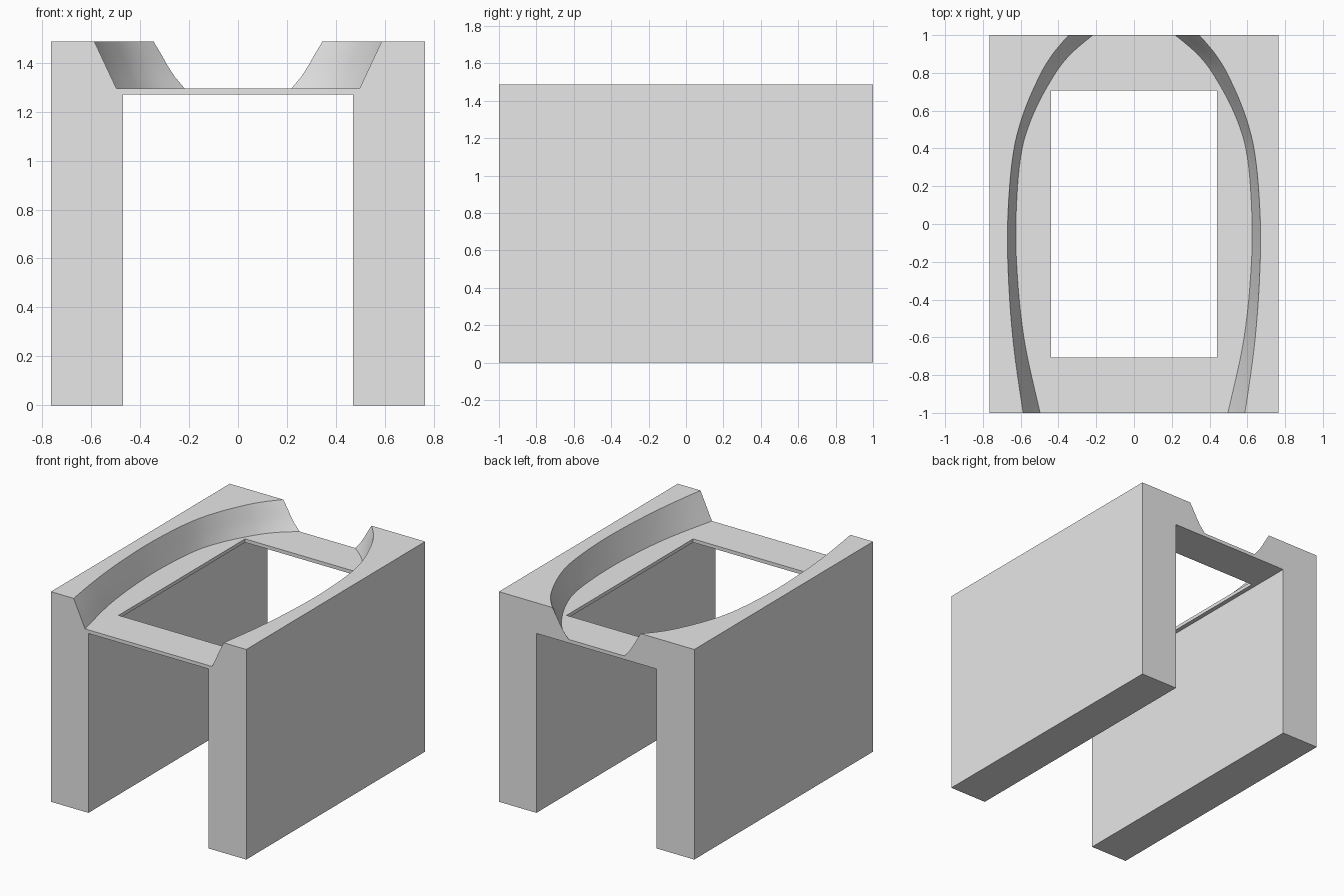
import bpy, bmesh, math

old = bpy.data.objects.get("Cube")
if old:
    bpy.data.objects.remove(old, do_unlink=True)

HALF_X, TOP, FLOOR = 0.765, 1.487, 1.295

grey = bpy.data.materials.new("light grey")
grey.use_nodes = True
grey.diffuse_color = (0.8, 0.8, 0.8, 1)
grey.node_tree.nodes["Principled BSDF"].inputs["Base Color"].default_value = (0.8, 0.8, 0.8, 1)


def finish(name, bm):
    bmesh.ops.recalc_face_normals(bm, faces=bm.faces)
    mesh = bpy.data.meshes.new(name)
    bm.to_mesh(mesh)
    bm.free()
    mesh.materials.append(grey)
    ob = bpy.data.objects.new(name, mesh)
    bpy.context.collection.objects.link(ob)
    return ob


def box(name, x, y, z0, z1):
    """Box centred on x and y, from z0 to z1, with half sizes x and y."""
    bm = bmesh.new()
    bmesh.ops.create_cube(bm, size=2)
    for v in bm.verts:
        v.co = (v.co.x * x, v.co.y * y, z1 if v.co.z > 0 else z0)
    return finish(name, bm)


def smooth(points, steps=6):
    """Smooth curve through (y, top half width, floor half width) points."""
    out = []
    for i in range(1, len(points) - 2):
        a, b, c, d = points[i - 1:i + 3]
        for s in range(steps):
            t = s / steps
            row = []
            for k in range(3):
                m0 = (c[k] - a[k]) / (c[0] - a[0]) * (c[0] - b[0])
                m1 = (d[k] - b[k]) / (d[0] - b[0]) * (c[0] - b[0])
                row.append((2*t**3 - 3*t**2 + 1) * b[k] + (t**3 - 2*t**2 + t) * m0
                           + (3*t**2 - 2*t**3) * c[k] + (t**3 - t**2) * m1)
            row[0] = b[0] + (c[0] - b[0]) * t
            out.append(row)
    out.append(points[-2])
    return out


# Half outline of the oval recess, running past both ends of the body
outline = smooth([(-1.4, 0.5, 0.39), (-1.1, 0.565, 0.47), (-1.0, 0.587, 0.497),
                  (-0.6, 0.642, 0.583), (-0.2, 0.668, 0.622), (0.1, 0.665, 0.622),
                  (0.4, 0.635, 0.592), (0.6, 0.58, 0.525), (0.8, 0.492, 0.415),
                  (0.9, 0.43, 0.335), (1.0, 0.345, 0.218), (1.05, 0.29, 0.15),
                  (1.1, 0.22, 0.07)])


def recess_cutter():
    """Loft of the outline, flaring from the recess floor up past the top."""
    bm = bmesh.new()
    rings = []
    for t in (0, 0.25, 0.5, 0.75, 1, 1.25):
        half = []
        for y, wide, narrow in outline:
            bend = 1 - 0.25 * max(0, y) * (1 - min(t, 1))
            half.append((narrow + (wide - narrow) * (1 - (1 - t) * bend
                        if t > 0.999 else t + t * (1 - t) * (1 - bend) * 2), y))
        loop = half + [(-x, y) for x, y in reversed(half)]
        z = FLOOR + (TOP - FLOOR) * t
        rings.append([bm.verts.new((x, y, z)) for x, y in loop])
    n = len(rings[0])
    for low, high in zip(rings, rings[1:]):
        for i in range(n):
            j = (i + 1) % n
            bm.faces.new((low[i], low[j], high[j], high[i]))
    bm.faces.new(rings[0])
    bm.faces.new(rings[-1])
    return finish("recess_cutter", bm)


# Body with a through slot, a rectangular window and the oval recess
body = box("bridge_body", HALF_X, 1, 0, TOP)
cutters = [box("slot_cutter", 0.471, 1.5, -0.5, 1.27),
           box("window_cutter", 0.44, 0.708, 1.0, 2.0),
           recess_cutter()]
for cutter in cutters:
    cutter.hide_render = True
    mod = body.modifiers.new(cutter.name, 'BOOLEAN')
    mod.operation = 'DIFFERENCE'
    mod.solver = 'EXACT'
    mod.object = cutter

# Bake the cuts and discard the cutters
bpy.context.view_layer.update()
cut = bpy.data.meshes.new_from_object(body.evaluated_get(bpy.context.evaluated_depsgraph_get()))
body.modifiers.clear()
body.data = cut
cut.materials.clear()
cut.materials.append(grey)
for poly in cut.polygons:
    poly.material_index = 0
for cutter in cutters:
    bpy.data.objects.remove(cutter, do_unlink=True)

bpy.ops.object.select_all(action='DESELECT')
body.select_set(True)
bpy.context.view_layer.objects.active = body
bpy.ops.object.shade_smooth_by_angle(angle=math.radians(25))
